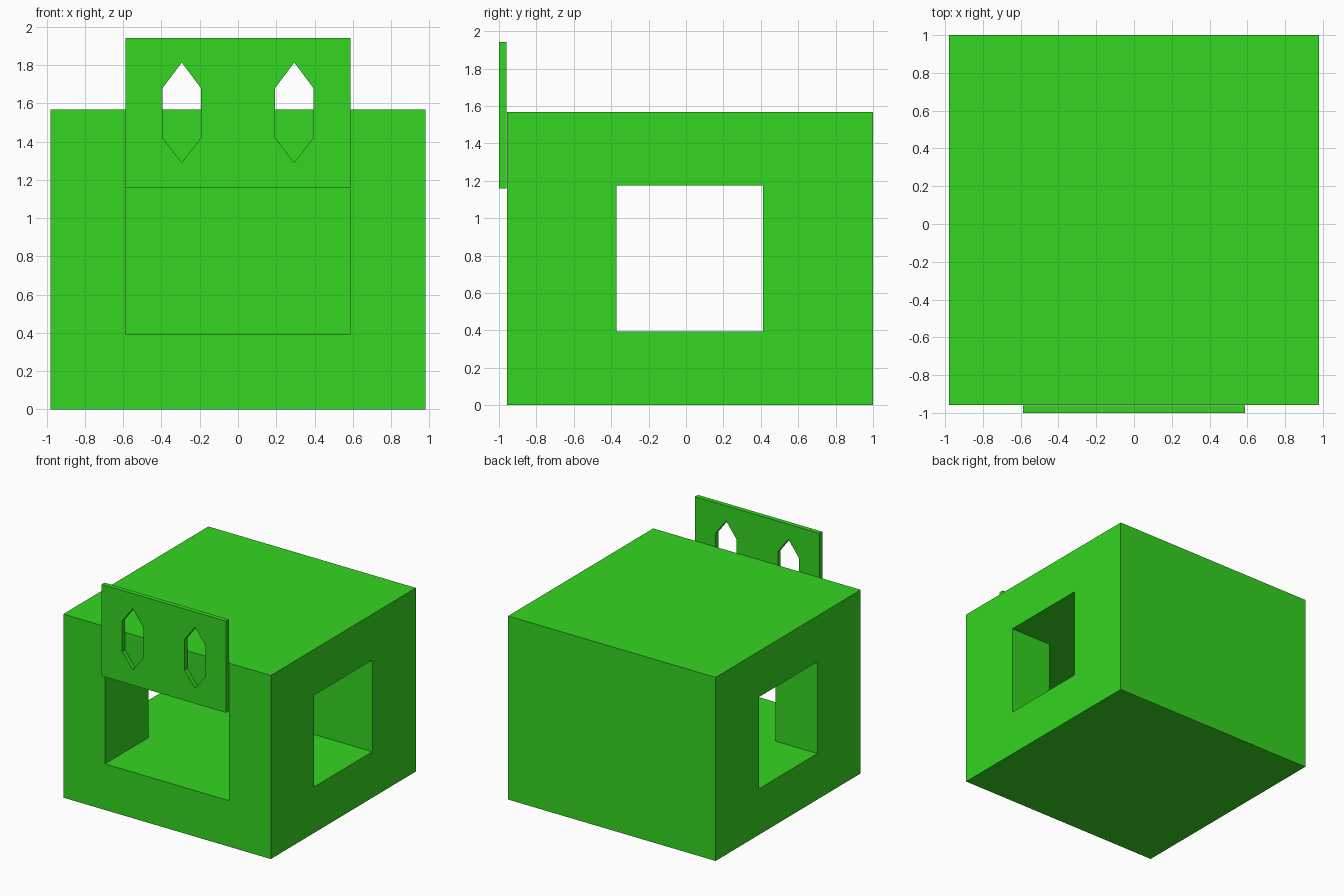
import bpy, bmesh
from mathutils import Vector

if "Cube" in bpy.data.objects:
    bpy.data.objects.remove(bpy.data.objects["Cube"])

green = bpy.data.materials.new("green")
green.diffuse_color = (0.035, 0.67, 0.015, 1)
green.use_nodes = True
green.node_tree.nodes["Principled BSDF"].inputs["Base Color"].default_value = green.diffuse_color


def prism(name, points, sweep):
    """Solid made by sweeping a flat outline along a vector."""
    bm = bmesh.new()
    face = bm.faces.new([bm.verts.new(p) for p in points])
    top = bmesh.ops.extrude_face_region(bm, geom=[face], use_keep_orig=True)["geom"]
    bmesh.ops.translate(bm, verts=[v for v in top if isinstance(v, bmesh.types.BMVert)],
                        vec=Vector(sweep))
    bmesh.ops.recalc_face_normals(bm, faces=bm.faces[:])
    mesh = bpy.data.meshes.new(name)
    bm.to_mesh(mesh)
    bm.free()
    obj = bpy.data.objects.new(name, mesh)
    bpy.context.collection.objects.link(obj)
    mesh.materials.append(green)
    return obj


def cut(target, cutter):
    """Subtract the cutter, then remove it."""
    cutter.hide_render = True
    mod = target.modifiers.new("cut", 'BOOLEAN')
    mod.operation, mod.solver, mod.object = 'DIFFERENCE', 'EXACT', cutter
    bpy.context.view_layer.objects.active = target
    bpy.ops.object.modifier_apply(modifier=mod.name)
    bpy.data.objects.remove(cutter)


def rect(x, y0, y1, z):
    return [(-x, y0, z), (x, y0, z), (x, y1, z), (-x, y1, z)]


# Solid stall block
body = prism("stall_body", rect(0.98, -0.957, 1.0, 0), (0, 0, 1.567))

# T-shaped passage: front opening meeting a side-to-side tunnel
half = [(0.587, -1.2), (0.587, -0.372), (1.2, -0.372), (1.2, 0.412)]
plan = half + [(-x, y) for x, y in reversed(half)]
cut(body, prism("passage_cutter", [(x, y, 0.393) for x, y in plan], (0, 0, 0.783)))

# Sign board above the front opening
sign = prism("sign_board", rect(0.587, -1.0, -0.961, 1.16), (0, 0, 0.782))

# Two pointed slots in the sign
slot = [(0, 1.29), (0.1, 1.42), (0.1, 1.68), (0, 1.813), (-0.1, 1.68), (-0.1, 1.42)]
for cx in (-0.294, 0.294):
    cut(sign, prism("slot_cutter", [(cx + x, -1.1, z) for x, z in slot], (0, 0.3, 0)))
